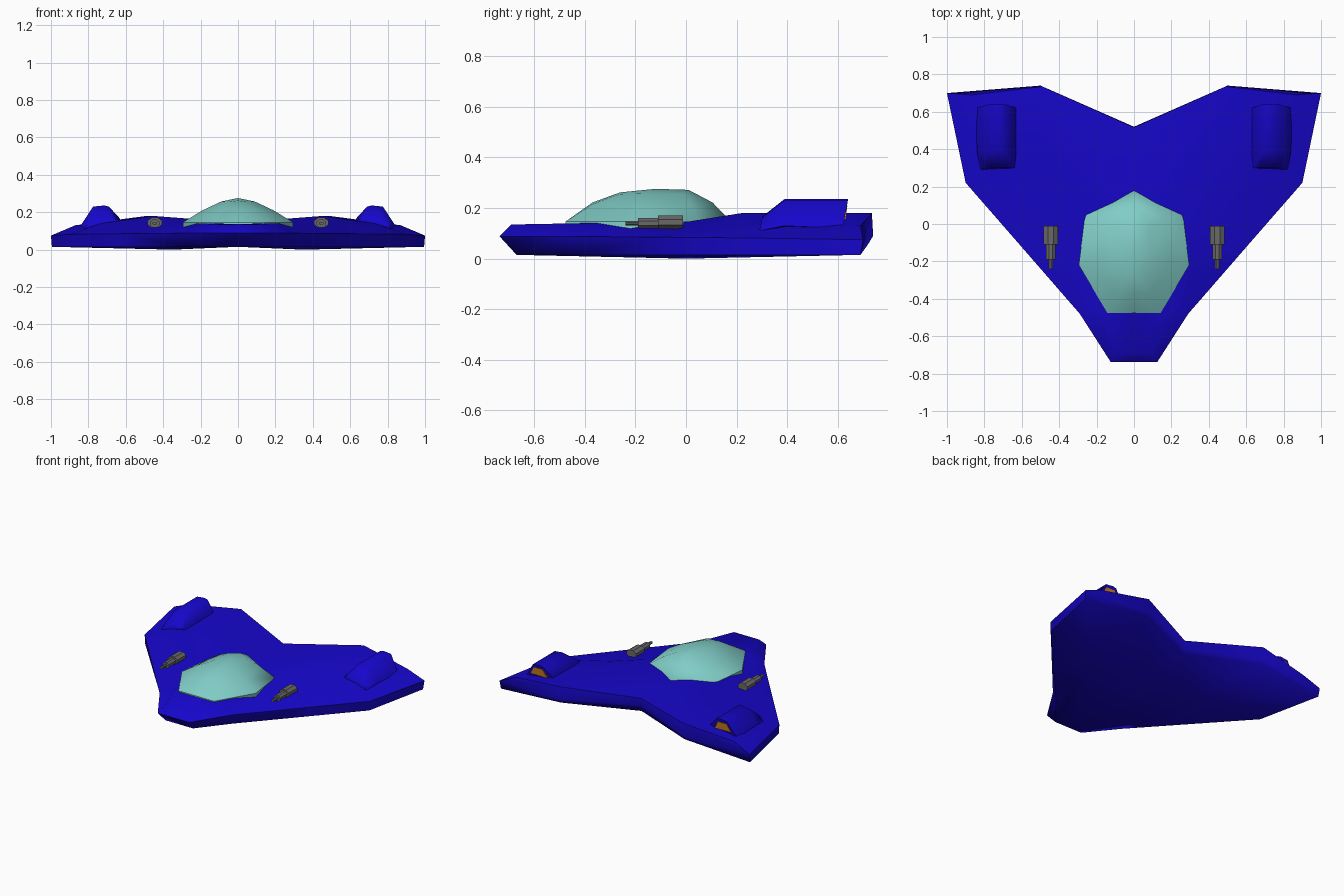
import bpy, bmesh, math
from mathutils import Matrix

if "Cube" in bpy.data.objects:
    bpy.data.objects.remove(bpy.data.objects["Cube"])


def material(name, rgb):
    m = bpy.data.materials.new(name)
    m.diffuse_color = (*rgb, 1)
    m.use_nodes = True
    m.node_tree.nodes["Principled BSDF"].inputs["Base Color"].default_value = m.diffuse_color
    return m


BLUE = material("hull_blue", (0.008, 0.002, 0.6))
GLASS = material("canopy_glass", (0.22, 0.61, 0.57))
ORANGE = material("exhaust_orange", (0.62, 0.22, 0.015))
METAL = material("gun_metal", (0.14, 0.14, 0.14))


def finish(bm, name, mat, angle):
    """Turn a half model into a mirrored object."""
    bmesh.ops.recalc_face_normals(bm, faces=bm.faces)
    mesh = bpy.data.meshes.new(name)
    bm.to_mesh(mesh)
    bm.free()
    ob = bpy.data.objects.new(name, mesh)
    bpy.context.collection.objects.link(ob)
    mesh.materials.append(mat)
    mod = ob.modifiers.new("mirror", 'MIRROR')
    mod.use_clip = True
    mod.merge_threshold = 0.0005
    bpy.ops.object.select_all(action='DESELECT')
    ob.select_set(True)
    bpy.context.view_layer.objects.active = ob
    if angle:
        bpy.ops.object.shade_smooth_by_angle(angle=math.radians(angle))


def strip(bm, a, b, closed=False):
    """Bridge two equally long rows of vertices with quads."""
    n = len(a)
    for i in range(n if closed else n - 1):
        j = (i + 1) % n
        bm.faces.new((a[i], a[j], b[j], b[i]))


# Hull: bottom, rim and deck outlines of one half, nose to tail
bm = bmesh.new()
row = lambda pts: [bm.verts.new(p) for p in pts]
bottom = row([(0, -.67, .015), (.11, -.67, .015), (.28, -.46, .015), (.615, -.09, .015),
              (.895, .22, .015), (.995, .69, .015), (.495, .722, .06), (0, .508, .05)])
rim = row([(0, -.737, .088), (.125, -.737, .088), (.29, -.48, .088), (.625, -.095, .085),
           (.9, .22, .082), (1, .70, .075), (.5, .74, .09), (0, .52, .095)])
deck = row([(0, -.69, .135), (.10, -.69, .135), (.2, -.42, .14), (.30, -.02, .142),
            (.73, .29, .14), (.87, .69, .13), (.49, .735, .18), (0, .517, .145)])
strip(bm, bottom, rim)
strip(bm, rim, deck)
keel, spine, ridge = row([(.35, 0, 0), (0, .08, .145), (.45, .22, .18)])
for i in range(7):
    bm.faces.new((bottom[i], bottom[i + 1], keel))
bm.faces.new((bottom[7], bottom[0], keel))
n0, n1, t1, t2, t3, t4, t5, t6 = deck
for f in ((n0, n1, t1, spine), (spine, t1, t2), (spine, t2, ridge), (t2, t3, ridge),
          (t3, t4, ridge), (t4, t5, ridge), (spine, ridge, t5, t6)):
    bm.faces.new(f)
finish(bm, "hull", BLUE, 70)

# Canopy: skirt and shrinking rings capped at a low peak
bm = bmesh.new()
outline = [(0, .178), (.262, .05), (.295, -.22), (.142, -.477), (0, -.477)]
skirt = row([(x, y, .11) for x, y in outline])
base = row([(x, y, .146) for x, y in outline])
middle = row([(0, .105, .222), (.165, .02, .212), (.19, -.2, .21), (.09, -.37, .215), (0, -.37, .222)])
upper = row([(0, .01, .272), (.08, -.01, .255), (.09, -.18, .257), (.05, -.26, .255), (0, -.26, .262)])
peak = bm.verts.new((0, -.12, .276))
strip(bm, skirt, base)
strip(bm, base, middle)
strip(bm, middle, upper)
for a, b in zip(upper, upper[1:]):
    bm.faces.new((a, b, peak))
finish(bm, "canopy", GLASS, 50)

# Engine pods: sloped front, raised housing, undercut rear
bm = bmesh.new()
front = row([(.63, .29, .11), (.64, .30, .16), (.67, .30, .165), (.77, .30, .16),
             (.80, .30, .15), (.82, .29, .11)])
crown = row([(.63, .39, .11), (.63, .39, .165), (.69, .39, .23), (.715, .39, .236),
             (.775, .39, .23), (.84, .39, .13)])
rear = row([(.63, .61, .11), (.63, .62, .165), (.69, .64, .23), (.715, .64, .236),
            (.775, .64, .23), (.845, .62, .12)])
strip(bm, front, crown, True)
strip(bm, crown, rear, True)
bm.faces.new(front)
bm.faces.new(rear)
finish(bm, "engine_pods", BLUE, 60)

# Exhaust plates under the rear lip of the pods
bm = bmesh.new()
inner = row([(.67, .61, .155), (.70, .61, .21), (.77, .61, .21), (.80, .61, .155)])
outer = row([(.67, .632, .155), (.70, .638, .21), (.77, .638, .21), (.80, .632, .155)])
strip(bm, inner, outer, True)
bm.faces.new(outer)
finish(bm, "exhausts", ORANGE, 0)

# Wing guns: eight-sided body, barrel and muzzle
bm = bmesh.new()
k = 1 / math.cos(math.pi / 8)
for y0, y1, width, height, z in ((-.11, -.012, .076, .054, .144),
                                 (-.19, -.11, .05, .042, .14),
                                 (-.24, -.185, .022, .018, .14)):
    mat = (Matrix.Translation((.445, (y0 + y1) / 2, z))
           @ Matrix.Diagonal((width * k, y1 - y0, height * k, 1))
           @ Matrix.Rotation(math.pi / 2, 4, 'X') @ Matrix.Rotation(math.pi / 8, 4, 'Z'))
    bmesh.ops.create_cone(bm, cap_ends=True, segments=8, radius1=.5, radius2=.5,
                          depth=1, matrix=mat)
finish(bm, "wing_guns", METAL, 0)
